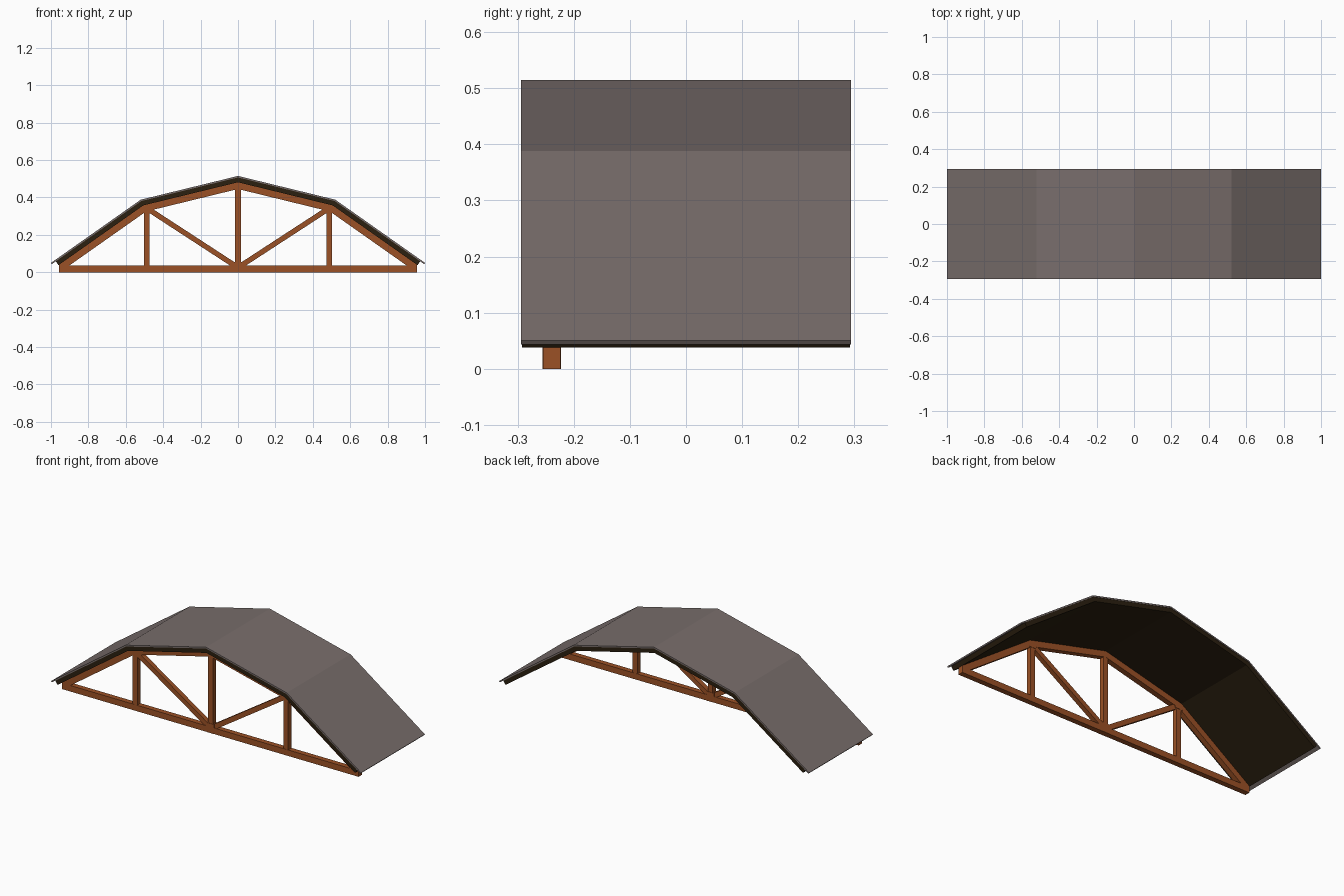
import bpy, bmesh, math
from mathutils import Vector

if "Cube" in bpy.data.objects:
    bpy.data.objects.remove(bpy.data.objects["Cube"])

def material(name, rgb):
    m = bpy.data.materials.new(name)
    m.diffuse_color = (*rgb, 1)
    m.use_nodes = True
    m.node_tree.nodes["Principled BSDF"].inputs["Base Color"].default_value = m.diffuse_color
    return m

WOOD = material("warm_wood", (0.33, 0.083, 0.019))
SLATE = material("grey_roofing", (0.19, 0.155, 0.148))
DARK = material("dark_underlay", (0.024, 0.014, 0.005))

# roof line, right half: eave, knee, ridge (x, z)
EAVE, KNEE, RIDGE = Vector((1.0, 0.05)), Vector((0.52, 0.388)), Vector((0.0, 0.515))
LOW = (KNEE - EAVE).normalized()
UP = (RIDGE - KNEE).normalized()
inward = lambda d: Vector((-d.y, d.x))  # turns left of travel = under the roof

def layer(depth, trim=0.0):
    """Roof line moved inwards by depth with mitred joints."""
    n1, n2 = inward(LOW), inward(UP)
    mid = (n1 + n2).normalized()
    return [EAVE + LOW * trim + n1 * depth,
            KNEE + mid * (depth / mid.dot(n1)),
            Vector((0, RIDGE.y - depth / n2.y * (1 if n2.y > 0 else -1)))]

def extrude(name, profile, y0, y1, mat):
    """Extrude an x-z outline along y."""
    bm = bmesh.new()
    face = bm.faces.new([bm.verts.new((x, y0, z)) for x, z in profile])
    new = bmesh.ops.extrude_face_region(bm, geom=[face])["geom"]
    bmesh.ops.translate(bm, vec=(0, y1 - y0, 0),
                        verts=[v for v in new if isinstance(v, bmesh.types.BMVert)])
    bmesh.ops.recalc_face_normals(bm, faces=bm.faces)
    me = bpy.data.meshes.new(name)
    bm.to_mesh(me)
    bm.free()
    me.materials.append(mat)
    ob = bpy.data.objects.new(name, me)
    bpy.context.collection.objects.link(ob)
    return ob

def full(half):
    """Mirror a half line ending on the ridge into a full line."""
    pts = [tuple(p) for p in half]
    return pts + [(-x, z) for x, z in reversed(pts[:-1])]

def band(name, d0, d1, trim, y0, y1, mat):
    return extrude(name, full(layer(d0, trim)) + full(layer(d1, trim))[::-1], y0, y1, mat)

def box(name, x0, x1, z0, z1, y0, y1):
    return extrude(name, [(x0, z0), (x1, z0), (x1, z1), (x0, z1)], y0, y1, WOOD)

# roof covering and the dark layer beneath
T0, T1, T2 = 0.008, 0.033, 0.068
band("roof_sheet", 0, T0, 0, -0.294, 0.294, SLATE)
band("roof_underlay", T0, T1, 0.026, -0.292, 0.292, DARK)

# single truss near the front
YA, YB = -0.255, -0.224
box("bottom_chord", -0.957, 0.957, 0, 0.035, YA, YB)
box("king_post", -0.015, 0.015, 0.03, 0.46, YA + 0.001, YB - 0.001)
box("centre_joint", -0.025, 0.025, 0, 0.055, YA - 0.001, YB + 0.001)

top, low = layer(T1), layer(T2)
toe = low[0] + LOW * ((0.033 - low[0].y) / LOW.y)
heel = top[0] + LOW * ((0.957 - top[0].x) / LOW.x)
for side, s in (("right", 1), ("left", -1)):
    flip = lambda pts: [(s * p[0], p[1]) for p in pts]
    # rafters
    extrude(side + "_lower_rafter", flip([(0.957, 0.033), heel, top[1], low[1], toe]), YA, YB, WOOD)
    extrude(side + "_upper_rafter", flip([top[1], top[2], low[2], low[1]]), YA, YB, WOOD)
    # posts and knee joints
    x = s * 0.487
    box(side + "_post", x - 0.015, x + 0.015, 0.03, 0.345, YA + 0.001, YB - 0.001)
    box(side + "_knee_joint", x - 0.023, x + 0.023, 0.32, 0.355, YA - 0.001, YB + 0.001)
    # diagonal braces
    a, b = Vector((0.0, 0.025)), Vector((0.487, 0.342))
    w = inward((b - a).normalized()) * 0.014
    extrude(side + "_brace", flip([a - w, b - w, b + w, a + w]), YA + 0.002, YB - 0.002, WOOD)
